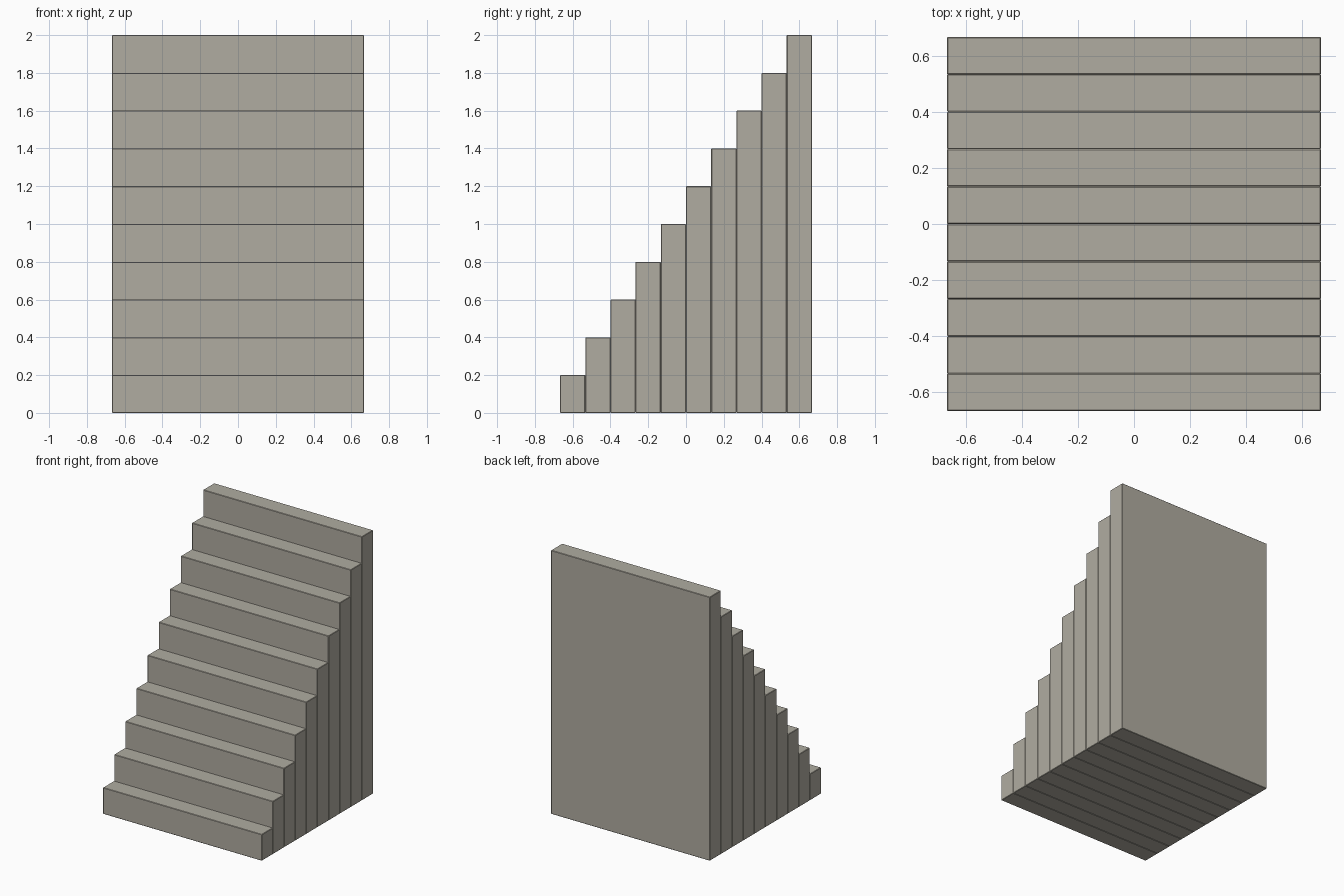
import bpy

if "Cube" in bpy.data.objects:
    bpy.data.objects.remove(bpy.data.objects["Cube"])

STEPS = 10
WIDTH = 4 / 3
TREAD = WIDTH / STEPS
RISE = 0.2

# Warm grey stone
stone = bpy.data.materials.new("stone")
stone.diffuse_color = (0.433, 0.413, 0.355, 1)
stone.use_nodes = True
stone.node_tree.nodes["Principled BSDF"].inputs["Base Color"].default_value = stone.diffuse_color


def add_block(name, center, size):
    bpy.ops.mesh.primitive_cube_add(size=1, location=center)
    block = bpy.context.object
    block.name = name
    block.scale = size
    bpy.ops.object.transform_apply(location=False, rotation=False, scale=True)
    block.data.materials.append(stone)
    # Tiny chamfer that shows the seams between blocks
    bevel = block.modifiers.new("chamfer", 'BEVEL')
    bevel.width = 0.003
    bevel.segments = 1


# Solid step blocks, each reaching the floor and one riser taller than the last
for i in range(STEPS):
    height = RISE * (i + 1)
    y = -WIDTH / 2 + TREAD * (i + 0.5)
    add_block(f"step_{i + 1:02d}", (0, y, height / 2), (WIDTH, TREAD, height))
